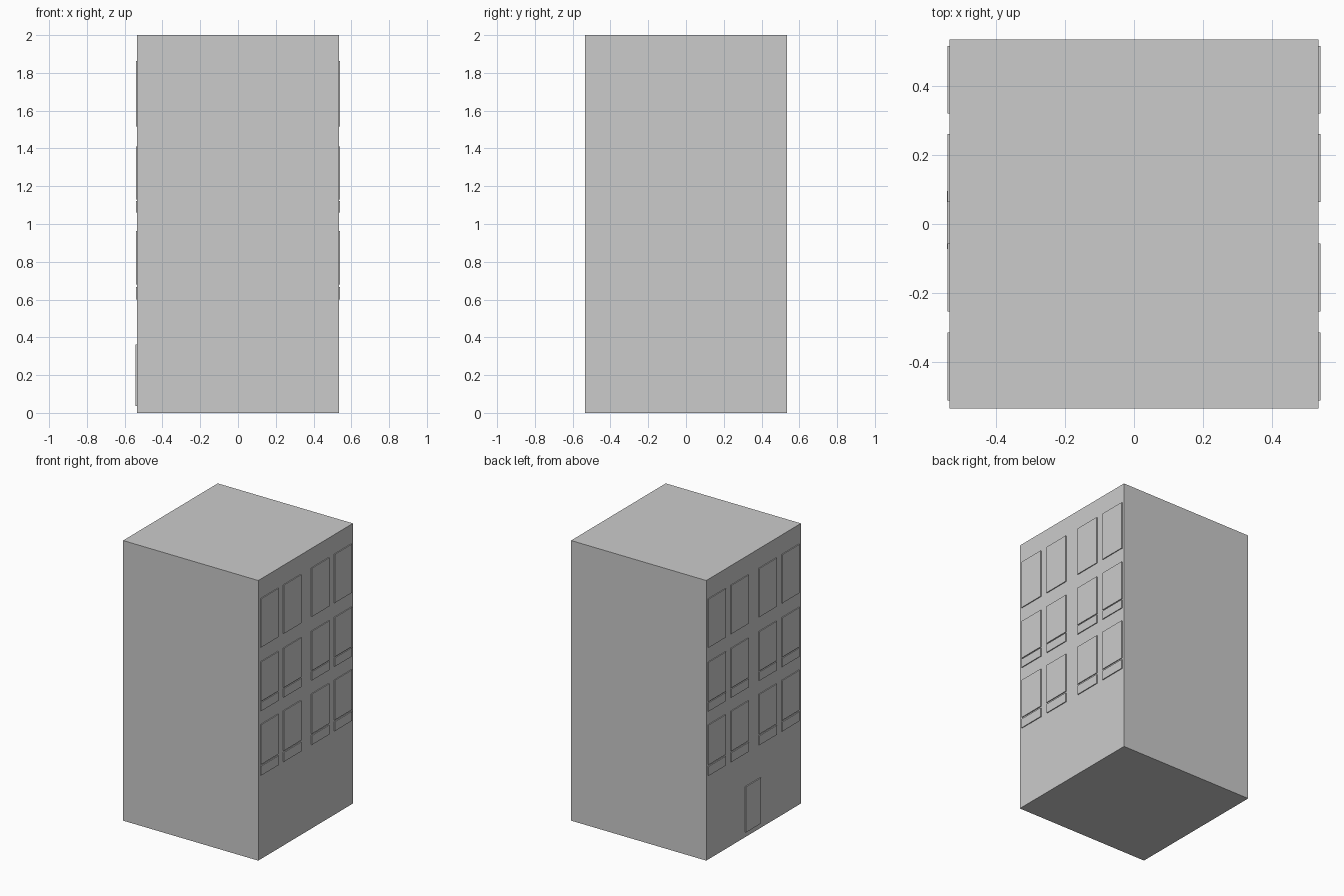
import bpy

if "Cube" in bpy.data.objects:
    bpy.data.objects.remove(bpy.data.objects["Cube"])

HALF = 0.534      # half width of the tower
DEPTH = 0.0065    # how far panels stand proud of the wall


def box(name, x, y, z):
    """Box spanning the (min, max) ranges on each axis."""
    bpy.ops.mesh.primitive_cube_add(size=1)
    ob = bpy.context.object
    ob.name = name
    ob.location = [(r[0] + r[1]) / 2 for r in (x, y, z)]
    ob.scale = [r[1] - r[0] for r in (x, y, z)]
    bpy.ops.object.transform_apply(location=True, scale=True)
    return ob


# Tower body
tower = box("tower_body", (-HALF, HALF), (-HALF, HALF), (0, 2))

# Window panes on the +x wall, mirrored to the -x wall
columns = [(-0.511, -0.314), (-0.254, -0.057), (0.063, 0.260), (0.320, 0.516)]
rows = [
    ("top_window", 1.515, 1.862),
    ("middle_window", 1.130, 1.411),
    ("middle_window_lower_pane", 1.060, 1.122),
    ("lower_window", 0.679, 0.963),
    ("lower_window_lower_pane", 0.600, 0.667),
]
for name, z0, z1 in rows:
    for i, y in enumerate(columns):
        pane = box(f"{name}_{i + 1}", (HALF - 0.01, HALF + DEPTH), y, (z0, z1))
        mirror = pane.modifiers.new("both_walls", 'MIRROR')
        mirror.use_axis = (True, False, False)

# Entrance door on the -x wall
box("door", (-HALF - 0.008, -HALF + 0.01), (-0.072, 0.096), (0.036, 0.362))
